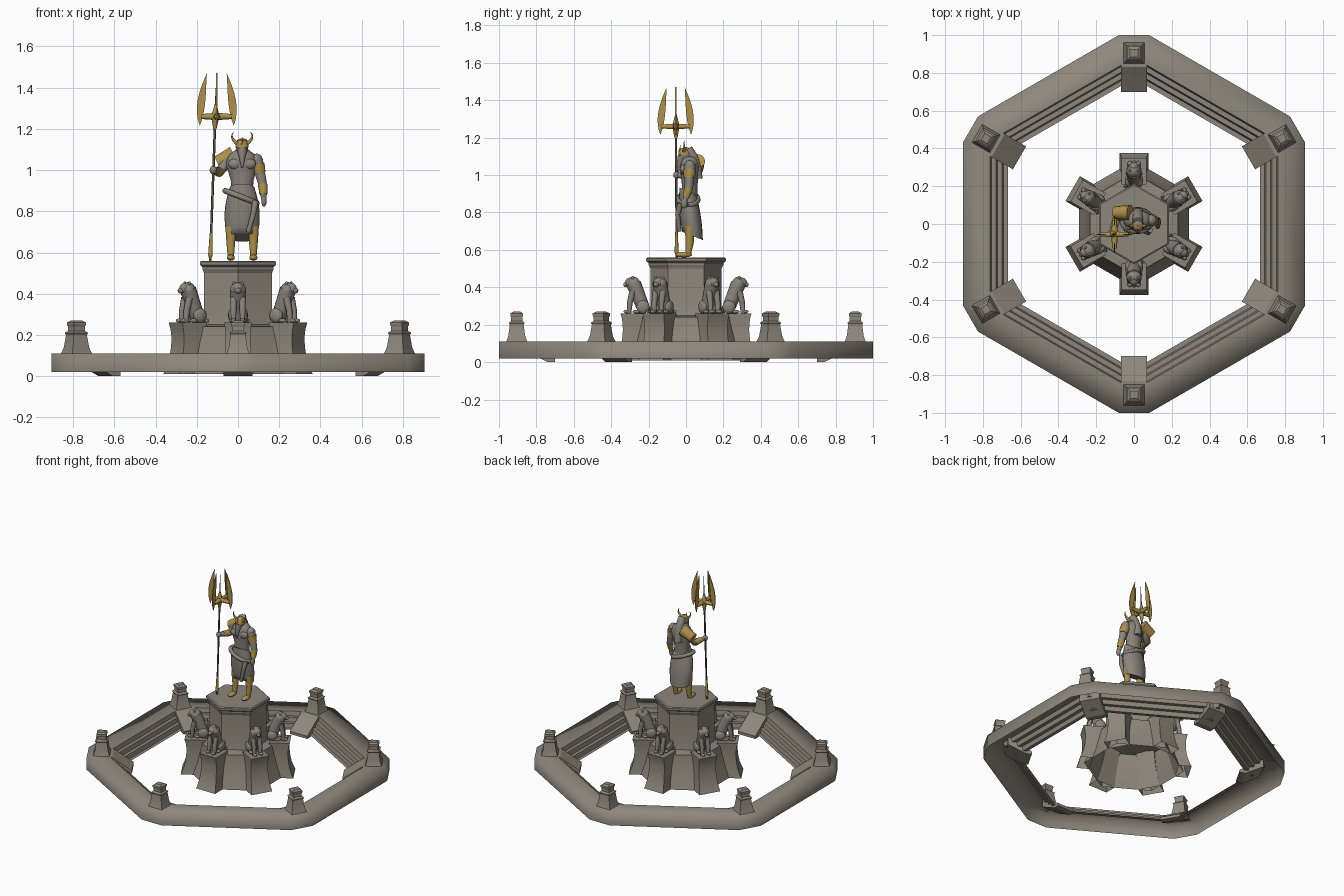
import bpy, bmesh
from math import sin, cos, pi, radians, sqrt
from mathutils import Vector, Matrix, Quaternion

if "Cube" in bpy.data.objects:
    bpy.data.objects.remove(bpy.data.objects["Cube"])


def material(name, red, green, blue):
    mat = bpy.data.materials.new(name)
    mat.use_nodes = True
    mat.diffuse_color = (red, green, blue, 1)
    shader = next(node for node in mat.node_tree.nodes if node.type == 'BSDF_PRINCIPLED')
    shader.inputs["Base Color"].default_value = (red, green, blue, 1)
    return mat


STONE = material("warm stone", .27, .245, .2)
GREY = material("grey statue stone", .255, .235, .2)
GOLD = material("old gold", .42, .28, .07)
DARK = material("dark metal", .1, .09, .07)
CORNERS = [radians(30 + 60 * k) for k in range(6)]
SIDES = (-1, 1)


# --- helpers ---
def turns(count, phase=0):
    return [phase + 2 * pi * k / count for k in range(count)]


def span(count):
    return [k / count for k in range(count + 1)]


def loft(bm, loops, bottom=True, top=True):
    rows = [[bm.verts.new(point) for point in loop] for loop in loops]
    for lower, upper in zip(rows, rows[1:]):
        for i in range(len(lower)):
            bm.faces.new((lower[i - 1], lower[i], upper[i], upper[i - 1]))
    if bottom:
        bm.faces.new(rows[0][::-1])
    if top:
        bm.faces.new(rows[-1])


def lathe(bm, profile, sides, phase, bottom=True):
    loft(bm, [[(radius * cos(a), radius * sin(a), z) for a in turns(sides, phase)]
              for radius, z in profile], bottom)


def oval(x, y, z, width, depth, tilt=0):
    return [(x + width * cos(a), y + depth * sin(a), z + tilt * depth * sin(a)) for a in turns(20)]


def tube(bm, points, start, end, sides=10):
    # round bar along the points, tapering evenly from start to end radius
    points = [Vector(point) for point in points]
    heading, turn, loops = Vector((0, 0, 1)), Quaternion(), []
    final = len(points) - 1
    for i, point in enumerate(points):
        ahead = (points[min(i + 1, final)] - points[max(i - 1, 0)]).normalized()
        turn = heading.rotation_difference(ahead) @ turn
        heading = ahead
        radius = start + (end - start) * i / final
        loops.append([point + turn @ Vector((radius * cos(a), radius * sin(a), 0)) for a in turns(sides)])
    loft(bm, loops)


def ball(bm, place, length, width, height):
    shape = Matrix.Translation(place) @ Matrix.Diagonal((length, width, height, 1))
    bmesh.ops.create_uvsphere(bm, u_segments=14, v_segments=9, radius=1, matrix=shape)


def finish(name, bm, mat, angle):
    bmesh.ops.remove_doubles(bm, verts=bm.verts, dist=.00001)
    if not any(edge.is_boundary for edge in bm.edges):
        bmesh.ops.recalc_face_normals(bm, faces=bm.faces)
    for face in bm.faces:
        face.smooth = True
    for edge in bm.edges:
        edge.smooth = edge.calc_face_angle(0) < radians(angle)
    mesh = bpy.data.meshes.new(name)
    bm.to_mesh(mesh)
    bm.free()
    mesh.materials.append(mat)
    return mesh


def place(name, bm, mat, angle=60):
    ob = bpy.data.objects.new(name, finish(name, bm, mat, angle))
    bpy.context.collection.objects.link(ob)


def place_around(name, bm, mat, angle=60):
    # repeat a part that faces outward along +x on all six corners
    mesh = finish(name, bm, mat, angle)
    for corner in CORNERS:
        ob = bpy.data.objects.new(name, mesh)
        ob.rotation_euler.z = corner
        bpy.context.collection.objects.link(ob)


def hexagon(radius, cut, z):
    # hexagon outline whose corners are trimmed to half width cut
    return [(radius * cos(a) - side * cut * sin(a), radius * sin(a) + side * cut * cos(a), z)
            for a in CORNERS for side in SIDES]


# --- basin ring, open underneath ---
RIM, FLOOR = .11, .02
bm = bmesh.new()
loft(bm, [hexagon(1, .08, FLOOR), hexagon(1, .08, RIM), hexagon(.88, 0, RIM)], False, False)
place("basin_rim", bm, STONE, 95)

bm = bmesh.new()
loops = []
for step in range(3):
    radius, z = .88 - .037 * step, RIM - .03 * step
    loops += [hexagon(radius, 0, z), hexagon(radius - .008, 0, z - .03)]
loft(bm, loops + [hexagon(.77, 0, FLOOR)], False, False)
place("basin_steps", bm, STONE, 20)

bm = bmesh.new()
ramp = [(.7, 0), (.74, 0), (.86, .06), (.86, RIM), (.83, RIM), (.7, FLOOR)]
loft(bm, [[(x, side * .07, z) for x, z in ramp] for side in SIDES])
place_around("corner_ramp", bm, STONE, 10)

bm = bmesh.new()
finial = [(.055, 0), (.045, .03), (.037, .09), (.042, .1), (.03, .11), (.03, .13), (.034, .14), (.034, .15), (.02, .16)]
lathe(bm, [(half * sqrt(2), RIM + rise) for half, rise in finial], 4, pi / 4)
bmesh.ops.translate(bm, verts=bm.verts, vec=(.905, 0, 0))
place_around("corner_finial", bm, STONE, 20)

# --- pedestal, hollow underneath ---
BASE, LEDGE, PLINTH = .01, .25, .56
bm = bmesh.new()
lathe(bm, [(.335, BASE), (.3, .1), (.27, .22), (.27, .24), (.2, LEDGE)], 6, pi / 6, bottom=False)
place("pedestal_base", bm, STONE, 20)

bm = bmesh.new()
lathe(bm, [(.2, LEDGE), (.19, .3), (.19, .5), (.2, .52), (.2, .53), (.213, .54), (.213, .555), (.205, PLINTH)], 6, pi / 6)
place("pedestal_column", bm, STONE, 20)

bm = bmesh.new()
loops = []
for t in span(8):
    reach = .335 + .04 * (1 - t) ** 3 + .015 * t ** 6
    half, z, back = .06 + .4 * (reach - .335), BASE + .25 * t, .29 - .08 * t
    loops.append([(x, y, z) for x, y in ((back, -half), (reach, -half), (reach, half), (back, half))])
loft(bm, loops, bottom=False)
place_around("buttress", bm, STONE, 30)

# --- seated lions ---
bm = bmesh.new()
spine = [(.22 + .06 * t, 0, .27 + .15 * t) for t in span(6)]
tube(bm, spine, .034, .04, 14)
ball(bm, (.28, 0, .415), .036, .04, .042)
ball(bm, (.3, 0, .425), .026, .025, .027)
ball(bm, (.32, 0, .415), .016, .015, .014)
for side in SIDES:
    inner, outer = side * .022, side * .03
    ball(bm, (.285, inner, .45), .008, .008, .01)
    tube(bm, [(.285, inner, .38), (.3, inner, .32), (.305, inner, .26)], .018, .012)
    ball(bm, (.316, inner, .27), .018, .013, .01)
    ball(bm, (.23, outer, .295), .036, .018, .036)
    ball(bm, (.265, outer, .27), .022, .012, .01)
tube(bm, [(.205 - .015 * sin(pi * t), .05 * t, .27) for t in span(6)], .007, .009, 6)
place_around("seated_lion", bm, GREY)

# --- figure: legs and skirt ---
AXIS = .02
for name, side in zip(("right_greave", "left_greave"), SIDES):
    x = AXIS + side * .055
    bm = bmesh.new()
    tube(bm, [(x, AXIS, .73), (x, AXIS, .64), (x, .01, .57)], .028, .015)
    ball(bm, (x, -.012, .575), .02, .045, .015)
    place(name, bm, GOLD)

bm = bmesh.new()
loops = []
for t in span(8):
    bulge = sin(pi * t)
    loops.append(oval(AXIS, .035 - .025 * t, .675 + .24 * t, .074 + .018 * bulge - .014 * t, .055 + .008 * bulge - .01 * t, -.4))
loft(bm, loops)
place("skirt", bm, GREY)

bm = bmesh.new()
belt = turns(20)
tube(bm, [(.015 + .077 * cos(a), .012 + .052 * sin(a), .87 - .03 * cos(a)) for a in belt + belt[:1]], .014, .014, 8)
tube(bm, [(.085, -.03, .85), (.075, -.045, .79), (.05, -.035, .7)], .016, .012, 8)
place("sash", bm, GREY)

# --- figure: torso, head and hair ---
bm = bmesh.new()
build = [(.89, .052), (.95, .055), (1, .07), (1.04, .078), (1.075, .062), (1.1, .03)]
loft(bm, [oval(AXIS, AXIS, z, width, .02 + .4 * width) for z, width in build])
for side in SIDES:
    ball(bm, (AXIS + side * .034, -.015, 1.03), .034, .018, .026)
place("torso", bm, GREY)

bm = bmesh.new()
ball(bm, (AXIS, 0, 1.11), .03, .034, .04)
tube(bm, [(AXIS, -.02, 1.1), (AXIS, -.036, 1.06), (AXIS, -.042, 1.01)], .026, .004)
tube(bm, [(AXIS, .01, 1.14), (AXIS, .035, 1.1), (AXIS, .055, 1.04), (AXIS, .06, .98)], .027, .03)
place("head_and_hair", bm, GREY)

bm = bmesh.new()
loft(bm, [oval(AXIS, -.006, 1.11 + .035 * t, .032 - .012 * t * t, .034 - .014 * t * t) for t in span(4)])
for side in SIDES:
    horn = [(AXIS + side * (.02 + .03 * sin(.75 * pi * t)), -.01, 1.125 + .06 * t) for t in span(5)]
    tube(bm, horn, .01, .001, 6)
tube(bm, [(AXIS, -.033, 1.1), (AXIS, -.036, 1.13), (AXIS, -.028, 1.16)], .008, .001, 6)
place("horned_helmet", bm, GOLD)

# --- figure: arms ---
right_shoulder, right_elbow, right_hand = Vector((-.05, .05, 1.05)), Vector((-.09, .03, .99)), Vector((-.12, -.05, 1))
left_shoulder, left_elbow, left_hand = Vector((.09, .02, 1.05)), Vector((.12, .015, .93)), Vector((.126, -.01, .85))

bm = bmesh.new()
tube(bm, [right_shoulder, right_elbow, right_hand], .03, .014)
ball(bm, right_hand, .018, .018, .02)
place("right_arm", bm, GREY)

bm = bmesh.new()
tube(bm, [left_shoulder, left_elbow, left_hand], .032, .012)
ball(bm, left_shoulder, .03, .03, .03)
ball(bm, left_hand, .013, .018, .028)
place("left_arm", bm, GREY)

bm = bmesh.new()
tube(bm, [(-.02, .06, 1.075), right_shoulder + Vector((0, .01, .01)), (-.1, .06, 1.035)], .042, .034, 12)
place("right_shoulder_plate", bm, GOLD, 40)

bm = bmesh.new()
tube(bm, [left_shoulder.lerp(left_elbow, t) for t in (.2, .55)], .035, .029)
for elbow, hand in ((left_elbow, left_hand), (right_elbow, right_hand)):
    tube(bm, [elbow.lerp(hand, t) for t in (0, .6)], .024, .019)
place("arm_bands", bm, GOLD, 40)

# --- trident staff ---
foot, tip = Vector((-.135, -.05, PLINTH)), Vector((-.103, -.055, 1.46))
bm = bmesh.new()
tube(bm, [foot, foot.lerp(tip, .8)], .006, .006, 8)
tube(bm, [foot.lerp(tip, .8), tip], .006, .001, 8)
place("staff", bm, DARK)

bm = bmesh.new()
tube(bm, [foot, foot.lerp(tip, .03)], .002, .011, 8)
tube(bm, [foot.lerp(tip, .03), foot.lerp(tip, .15)], .011, .007, 8)
place("staff_foot", bm, GOLD)

bm = bmesh.new()
hub = foot.lerp(tip, .78)
tube(bm, [foot.lerp(tip, .71), hub], .008, .02, 8)
tube(bm, [hub, foot.lerp(tip, .84)], .02, .006, 8)


def blade_edge(t, side):
    # crescent pointed at both ends, widest low down, leaning in towards its tip
    return .082 - .034 * t * t + side * .019 * sin(pi * t ** .8), 1.215 + .255 * t


blade = [blade_edge(t, 1) for t in span(8)] + [blade_edge(t, -1) for t in span(8)[-2:0:-1]]
for a in turns(4):
    spin = Matrix.Translation((tip.x, tip.y, 0)) @ Matrix.Rotation(a, 4, 'Z')
    loft(bm, [[spin @ Vector((x, side * .003, z)) for x, z in blade] for side in SIDES])
    tube(bm, [spin @ Vector((x, 0, 1.26)) for x in (0, .075)], .018, .012, 6)
place("trident_head", bm, GOLD)
